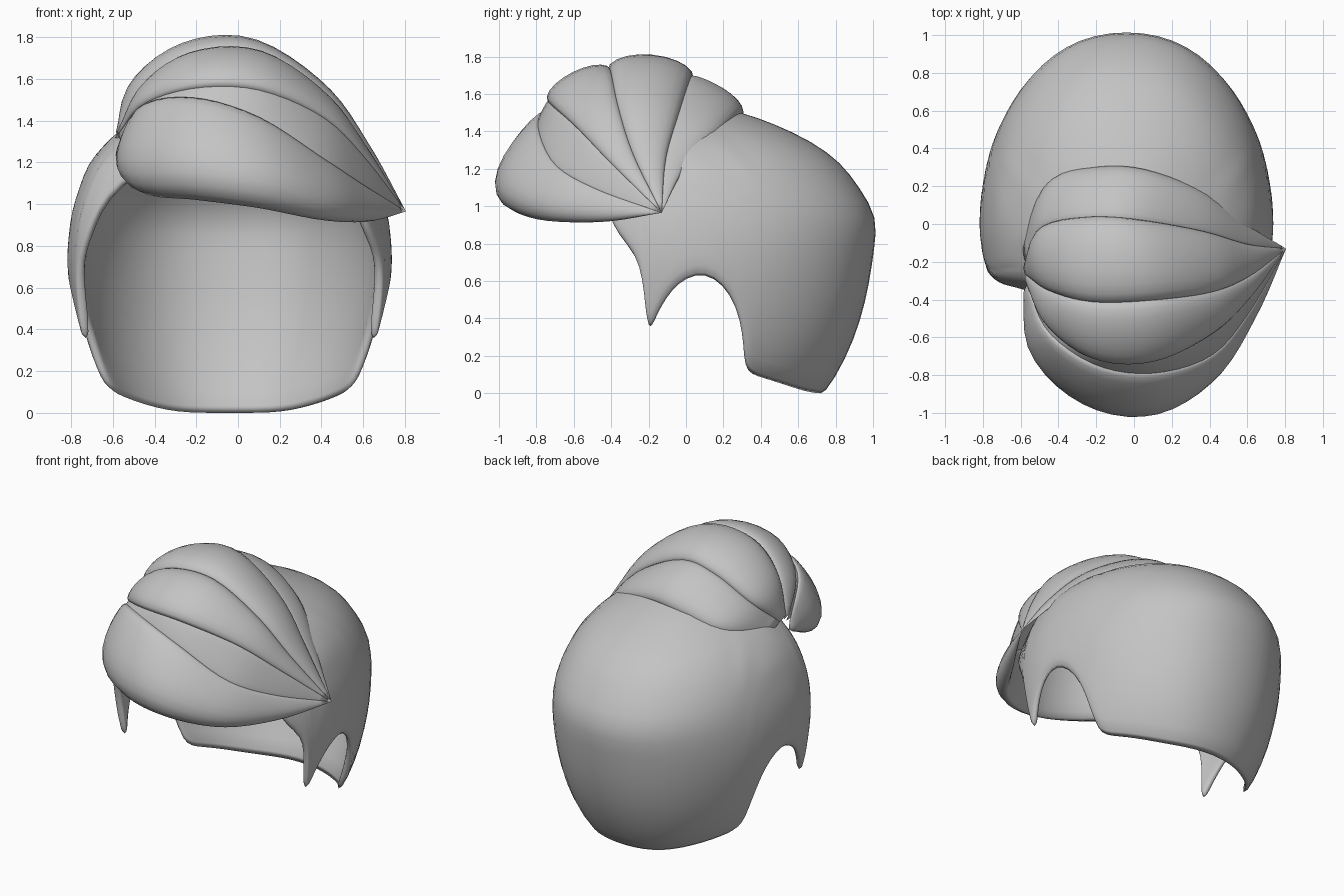
import bpy, bmesh, math
from mathutils import Vector

if "Cube" in bpy.data.objects:
    bpy.data.objects.remove(bpy.data.objects["Cube"])

grey = bpy.data.materials.new("hair_grey")
grey.diffuse_color = (0.55, 0.55, 0.55, 1)
grey.use_nodes = True
grey.node_tree.nodes["Principled BSDF"].inputs["Base Color"].default_value = grey.diffuse_color


def finish(name, bm, levels, thickness=0):
    bmesh.ops.remove_doubles(bm, verts=bm.verts, dist=0.0005)
    bmesh.ops.recalc_face_normals(bm, faces=bm.faces)
    mid = Vector((0, -0.1, 0.8))
    if thickness and sum((f.calc_center_median() - mid).dot(f.normal) for f in bm.faces) < 0:
        bmesh.ops.reverse_faces(bm, faces=bm.faces)
    me = bpy.data.meshes.new(name)
    bm.to_mesh(me)
    bm.free()
    ob = bpy.data.objects.new(name, me)
    bpy.context.collection.objects.link(ob)
    me.materials.append(grey)
    if thickness:
        m = ob.modifiers.new("thickness", 'SOLIDIFY')
        m.thickness, m.offset = thickness, -1
    if levels:
        m = ob.modifiers.new("smooth", 'SUBSURF')
        m.levels = m.render_levels = levels
    for p in me.polygons:
        p.use_smooth = True
    return ob


def table(pts, z):
    if z <= pts[0][0]:
        return pts[0][1]
    for (z0, v0), (z1, v1) in zip(pts, pts[1:]):
        if z <= z1:
            return v0 + (v1 - v0) * (z - z0) / (z1 - z0)
    return pts[-1][1]


def spline(pts, n):
    """Catmull-Rom samples through pts."""
    p = [Vector(q) for q in pts]
    p = [2 * p[0] - p[1]] + p + [2 * p[-1] - p[-2]]
    out = []
    for i in range(n + 1):
        u = i / n * (len(p) - 3)
        k = min(int(u), len(p) - 4)
        t = u - k
        a, b, c, d = p[k:k + 4]
        out.append(0.5 * (2 * b + (c - a) * t + (2 * a - 5 * b + 4 * c - d) * t * t
                          + (3 * b - a - 3 * c + d) * t ** 3))
    return out


# ---- cap: half width, back depth and front depth by height
TOP = 1.56
HALF = [(0, .585), (.13, .66), (.35, .735), (.7, .785), (.95, .765), (1.2, .68), (1.35, .545), (1.5, .27), (TOP, 0)]
BACK = [(0, .74), (.1, .82), (.3, .92), (.6, .99), (.94, 1.035), (1.22, .855), (1.39, .615), (1.51, .28), (TOP, 0)]
FRONT = [(0, .75), (.95, .75), (1.1, .7), (1.3, .53), (1.5, .2), (TOP, 0)]
# lower rim as (angle from the back, height): nape, ear arch, sideburn, hairline
RIM = [(0, -.02), (12, -.02), (24, -.015), (36, .005), (48, .035), (58, .065), (64, .085), (67.5, .13),
       (69.5, .24), (71.5, .38), (75.5, .52), (81, .615), (87, .635), (93.5, .58), (98.5, .50), (102, .42),
       (104.5, .345), (106, .345), (107, .44), (108, .58), (111, .73), (120, .85), (124, .95), (132, 1.1),
       (152, 1.22), (180, 1.28)]


def cap_point(deg, z, side):
    c, s = math.cos(math.radians(deg)), math.sin(math.radians(deg))
    y = table(BACK if c > 0 else FRONT, z) * c
    if side < 0 and y < -.28:      # the left temple stops shorter
        y += (-.28 + (y + .28) * .35 - y) * min(1, abs(s) * 1.25)
    return (-0.04 + side * table(HALF, z) * abs(s) ** 0.92, y, z)


bm = bmesh.new()
ROWS = 12
for side in (1, -1):
    cols = []
    for i, (deg, z0) in enumerate(RIM):
        even = 180 * i / (len(RIM) - 1)
        col = []
        for r in range(ROWS + 1):
            t = r / ROWS
            z = z0 + (TOP - z0) * math.sin(t * math.pi / 2)
            col.append(bm.verts.new(cap_point(deg + (even - deg) * t * t, z, side)))
        cols.append(col)
    for a, b in zip(cols, cols[1:]):
        for r in range(ROWS):
            bm.faces.new((a[r], b[r], b[r + 1], a[r + 1]))
finish("hair_cap", bm, 1, 0.045)

# ---- creases that fan out from the side tip, front to back
TIP = (.805, -.13, .965)
CREASES = [
    [TIP, (.62, -.44, .92), (.4, -.76, .93), (.1, -.93, .99), (-.2, -.88, 1.03), (-.45, -.66, 1.06), (-.56, -.36, 1.2)],
    [TIP, (.6, -.48, 1.09), (.4, -.7, 1.22), (.1, -.79, 1.41), (-.2, -.75, 1.50), (-.45, -.58, 1.47), (-.56, -.34, 1.3)],
    [TIP, (.6, -.4, 1.23), (.4, -.58, 1.42), (.1, -.72, 1.55), (-.2, -.71, 1.56), (-.45, -.54, 1.48), (-.57, -.31, 1.34)],
    [TIP, (.6, -.28, 1.27), (.4, -.36, 1.52), (.1, -.4, 1.71), (-.2, -.41, 1.71), (-.42, -.36, 1.58), (-.57, -.27, 1.35)],
    [TIP, (.6, -.11, 1.25), (.35, -.04, 1.5), (0, .02, 1.68), (-.25, .03, 1.65), (-.48, -.02, 1.5), (-.57, -.2, 1.33)],
    [TIP, (.6, -.01, 1.2), (.35, .17, 1.39), (.05, .28, 1.49), (-.2, .29, 1.46), (-.42, .23, 1.38), (-.55, -.02, 1.27)],
]
LOCKS = [("front_lock", .5, .45), ("inner_lock", .1, 0), ("upper_front_lock", .42, 0),
         ("crown_lock", .45, 0), ("back_lock", .33, -.3)]
CORE = Vector((0, -.2, 1.0))
SIDES, STEPS = 20, 28
curves = [spline(c, STEPS) for c in CREASES]


def lock(name, low, high, bulge, skew):
    """Swept lens between two creases, full outside and flatter inside."""
    bm = bmesh.new()
    rings = []
    for i in range(STEPS + 1):
        a, b = low[i], high[i]
        mid, u = (a + b) / 2, (b - a) / 2
        j, k = max(i - 1, 0), min(i + 1, STEPS)
        along = (low[k] + high[k] - low[j] - high[j]).normalized()
        out = along.cross(u)
        out = out.normalized() if out.length > 1e-6 else Vector((0, 0, 1))
        if out.dot(mid - CORE) < 0:
            out = -out
        ring = []
        for n in range(SIDES):
            w = 2 * math.pi * n / SIDES
            h = bulge * (1 - skew * math.cos(w)) if math.sin(w) > 0 else 0.2
            ring.append(bm.verts.new(mid + u * 1.04 * math.cos(w) + out * u.length * h * math.sin(w)))
        rings.append(ring)
    for r, s in zip(rings, rings[1:]):
        for n in range(SIDES):
            m = (n + 1) % SIDES
            bm.faces.new((r[n], r[m], s[m], s[n]))
    # rounded blunt end
    last = rings[-1]
    centre = sum((v.co for v in last), Vector()) / SIDES
    end = bm.verts.new(centre + Vector((0, .04, -.02)))
    for n in range(SIDES):
        bm.faces.new((last[n], last[(n + 1) % SIDES], end))
    finish(name, bm, 0)


for i, (name, bulge, skew) in enumerate(LOCKS):
    lock(name, curves[i], curves[i + 1], bulge, skew)
